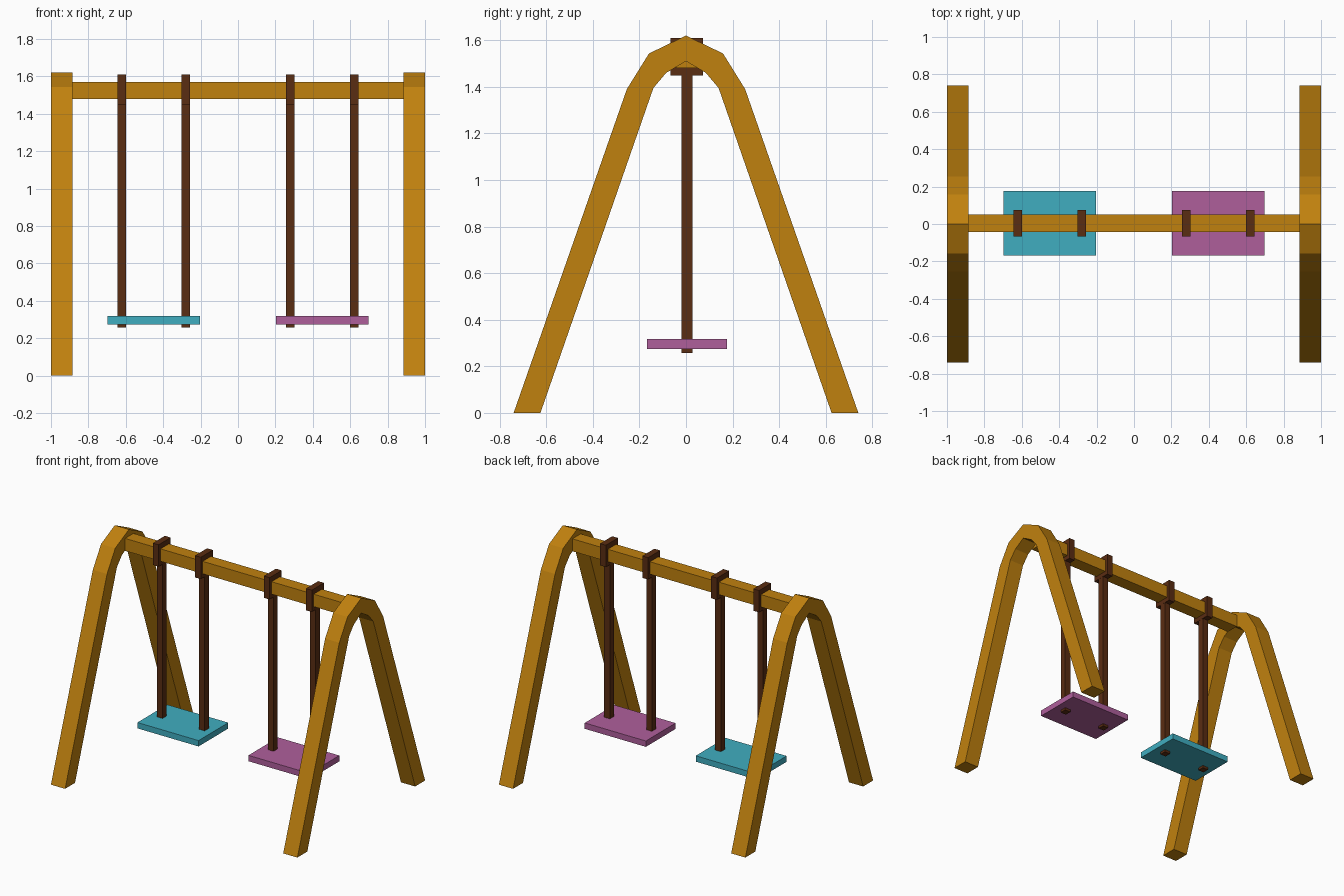
import bpy, bmesh

if "Cube" in bpy.data.objects:
    bpy.data.objects.remove(bpy.data.objects["Cube"])

def material(name, rgb):
    m = bpy.data.materials.new(name)
    m.diffuse_color = (*rgb, 1)
    m.use_nodes = True
    m.node_tree.nodes["Principled BSDF"].inputs["Base Color"].default_value = m.diffuse_color
    return m

GOLD = material("golden wood", (0.53, 0.22, 0.0045))
BROWN = material("dark brown", (0.102, 0.026, 0.006))
TEAL = material("teal", (0.051, 0.42, 0.53))
PINK = material("mauve pink", (0.43, 0.114, 0.33))
YC = 0.004  # swings and beam sit slightly off centre

def finish(name, bm, mat):
    bmesh.ops.recalc_face_normals(bm, faces=bm.faces)
    me = bpy.data.meshes.new(name)
    bm.to_mesh(me)
    bm.free()
    me.materials.append(mat)
    ob = bpy.data.objects.new(name, me)
    bpy.context.collection.objects.link(ob)

def box(name, x0, x1, y0, y1, z0, z1, mat):
    bm = bmesh.new()
    bmesh.ops.create_cube(bm, size=1)
    for v in bm.verts:
        v.co = (x1 if v.co.x > 0 else x0, y1 if v.co.y > 0 else y0,
                z1 if v.co.z > 0 else z0)
    finish(name, bm, mat)

# Bent A-frame: outer and inner outline, mirrored across y
OUTER = [(-0.74, 0), (-0.254, 1.39), (-0.159, 1.543), (0, 1.62)]
INNER = [(-0.625, 0), (-0.14, 1.395), (-0.085, 1.46), (0, 1.51)]

def arch(name, x0, x1):
    bm = bmesh.new()
    rings = []
    pairs = list(zip(OUTER, INNER))
    pairs += [((-o[0], o[1]), (-i[0], i[1])) for o, i in pairs[-2::-1]]
    for o, i in pairs:
        rings.append([bm.verts.new(c) for c in
                      ((x0, *o), (x1, *o), (x1, *i), (x0, *i))])
    for a, b in zip(rings, rings[1:]):
        for k in range(4):
            n = (k + 1) % 4
            bm.faces.new((a[k], a[n], b[n], b[k]))
    bm.faces.new(rings[0])
    bm.faces.new(rings[-1])
    finish(name, bm, GOLD)

arch("left_frame", -1, -0.885)
arch("right_frame", 0.885, 1)

# Crossbeam
box("crossbeam", -0.885, 0.885, YC - 0.048, YC + 0.048, 1.48, 1.571, GOLD)

# Two swings: seat, hangers and beam clamps
for side, s, mat in (("left", -1, TEAL), ("right", 1, PINK)):
    cx = 0.4505 * s
    box(side + "_seat", cx - 0.248, cx + 0.248, YC - 0.172, YC + 0.172,
        0.275, 0.318, mat)
    for d in (-1, 1):
        hx = cx + d * 0.171
        box(side + "_hanger", hx - 0.023, hx + 0.023, YC - 0.024, YC + 0.024,
            0.257, 1.46, BROWN)
        box(side + "_clamp", hx - 0.0235, hx + 0.0235, YC - 0.07, YC + 0.07,
            1.449, 1.609, BROWN)
